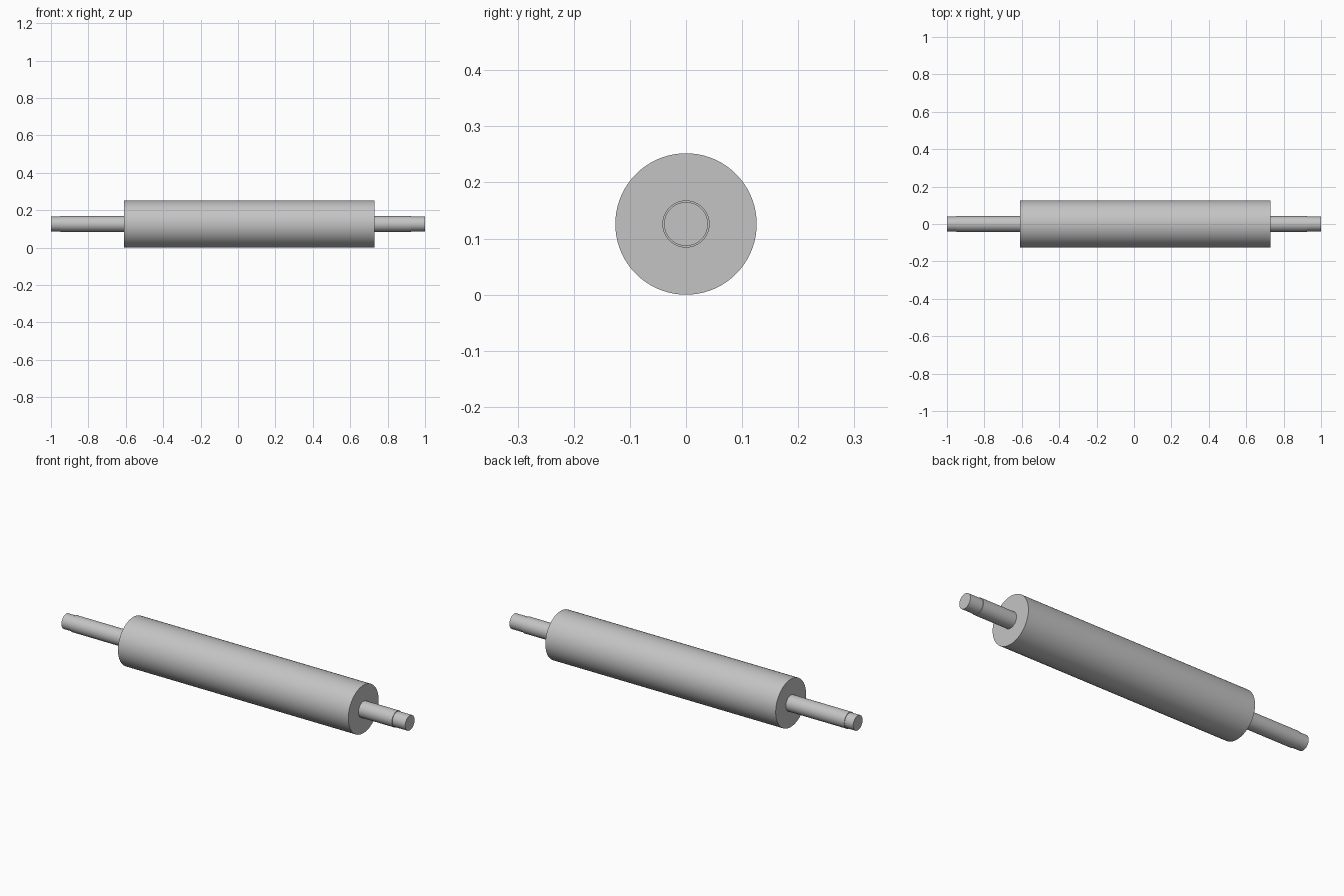
import bpy, bmesh, math

cube = bpy.data.objects.get("Cube")
if cube:
    bpy.data.objects.remove(cube, do_unlink=True)

SIDES = 96
BODY_R, SHAFT_R, TIP_R = 0.126, 0.042, 0.039
BODY_LEFT, BODY_RIGHT = 0.73, -0.61

steel = bpy.data.materials.new("grey_steel")
grey = (0.55, 0.55, 0.55, 1)
steel.diffuse_color = grey
steel.use_nodes = True
steel.node_tree.nodes["Principled BSDF"].inputs["Base Color"].default_value = grey


def turned_part(name, profile):
    """Revolve (x, radius) points about the roller axis; radius 0 closes an end."""
    bm = bmesh.new()
    verts = [bm.verts.new((x, 0, r)) for x, r in profile]
    edges = [bm.edges.new(pair) for pair in zip(verts, verts[1:])]
    bmesh.ops.spin(bm, geom=verts + edges, cent=(0, 0, 0), axis=(1, 0, 0),
                   angle=math.tau, steps=SIDES)
    bmesh.ops.remove_doubles(bm, verts=bm.verts, dist=0.00001)
    bmesh.ops.recalc_face_normals(bm, faces=bm.faces)
    mesh = bpy.data.meshes.new(name)
    bm.to_mesh(mesh)
    bm.free()
    mesh.materials.append(steel)
    obj = bpy.data.objects.new(name, mesh)
    obj.location.z = BODY_R
    bpy.context.collection.objects.link(obj)
    bpy.ops.object.select_all(action="DESELECT")
    obj.select_set(True)
    bpy.context.view_layer.objects.active = obj
    bpy.ops.object.shade_smooth_by_angle(angle=math.radians(30))
    return obj


# Main roller cylinder
turned_part("roller_body", [(BODY_RIGHT, 0), (BODY_RIGHT, BODY_R),
                            (BODY_LEFT, BODY_R), (BODY_LEFT, 0)])

# Shaft ends, each stepped down to a slightly thinner tip
for name, root, step, end in (("left_shaft", BODY_LEFT, 0.925, 1),
                              ("right_shaft", BODY_RIGHT, -0.95, -1)):
    turned_part(name, [(root, 0), (root, SHAFT_R), (step, SHAFT_R),
                       (step, TIP_R), (end, TIP_R), (end, 0)])
